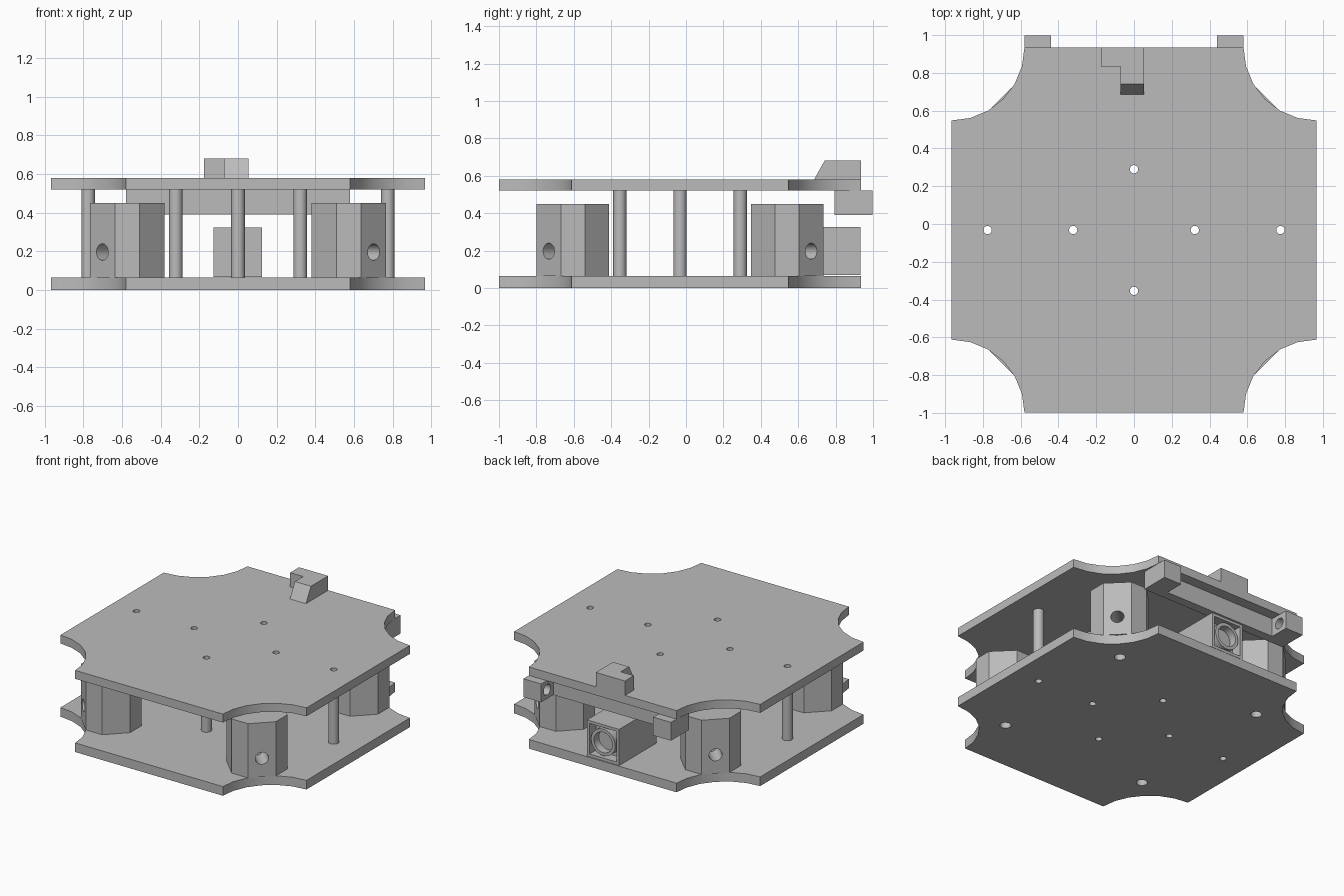
import bpy, bmesh, math
from mathutils import Vector, Matrix

if "Cube" in bpy.data.objects:
    bpy.data.objects.remove(bpy.data.objects["Cube"])

grey = bpy.data.materials.new("plain_grey")
grey.use_nodes = True
grey.diffuse_color = (0.5, 0.5, 0.5, 1)
grey.node_tree.nodes["Principled BSDF"].inputs["Base Color"].default_value = (0.5, 0.5, 0.5, 1)

CY = -0.032                    # plate centre in y
HALF = 0.967                   # plate half width
BASE, DECK, TOP = 0.065, 0.52, 0.58
POSTS = [(-0.775, CY), (-0.322, CY), (0.322, CY), (0.775, CY), (0, CY + 0.322), (0, CY - 0.322)]
CORNERS = [(sx, sy) for sx in (-1, 1) for sy in (-1, 1)]
MOTOR = 0.573                  # motor offset from plate centre


def make(name, bm):
    bmesh.ops.recalc_face_normals(bm, faces=bm.faces)
    mesh = bpy.data.meshes.new(name)
    bm.to_mesh(mesh)
    bm.free()
    obj = bpy.data.objects.new(name, mesh)
    bpy.context.collection.objects.link(obj)
    mesh.materials.append(grey)
    return obj


def prism(name, points, start, depth):
    """Extrude a closed outline of 3D points along a vector."""
    bm = bmesh.new()
    face = bm.faces.new([bm.verts.new(Vector(p) + Vector(start)) for p in points])
    out = bmesh.ops.extrude_face_region(bm, geom=[face])
    bmesh.ops.translate(bm, vec=depth, verts=[v for v in out["geom"] if isinstance(v, bmesh.types.BMVert)])
    return make(name, bm)


def box(name, x0, x1, y0, y1, z0, z1):
    return prism(name, [(x0, y0, z0), (x1, y0, z0), (x1, y1, z0), (x0, y1, z0)], (0, 0, 0), (0, 0, z1 - z0))


def rod(name, a, b, radius, sides=24):
    """Cylinder between two points."""
    a, b = Vector(a), Vector(b)
    bm = bmesh.new()
    turn = (b - a).to_track_quat('Z', 'Y').to_matrix().to_4x4()
    bmesh.ops.create_cone(bm, cap_ends=True, segments=sides, radius1=radius, radius2=radius,
                          depth=(b - a).length, matrix=Matrix.Translation((a + b) / 2) @ turn)
    return make(name, bm)


def combine(obj, other, operation='DIFFERENCE'):
    mod = obj.modifiers.new("combine", 'BOOLEAN')
    mod.operation, mod.object, mod.solver = operation, other, 'EXACT'
    bpy.context.view_layer.objects.active = obj
    bpy.ops.object.modifier_apply(modifier=mod.name)
    bpy.data.objects.remove(other)


def smooth(obj):
    bpy.ops.object.select_all(action='DESELECT')
    obj.select_set(True)
    bpy.context.view_layer.objects.active = obj
    bpy.ops.object.shade_smooth_by_angle(angle=math.radians(30))


def plate_outline():
    """Square with a concave arc bitten out of each corner."""
    pts = []
    for k in range(4):
        corner = Vector((HALF, HALF))
        for i in range(7):
            a = math.radians(270 - i * 15)
            p = corner + 0.387 * Vector((math.cos(a), math.sin(a)))
            p = Matrix.Rotation(k * math.pi / 2, 2) @ p
            pts.append((p.x, p.y + CY, 0))
    return pts


# Plates with post holes
for name, z0, z1 in (("bottom_plate", 0, BASE), ("top_plate", DECK, TOP)):
    plate = prism(name, plate_outline(), (0, 0, z0), (0, 0, z1 - z0))
    for x, y in POSTS:
        combine(plate, rod("cutter", (x, y, z0 - 0.1), (x, y, z1 + 0.1), 0.022))
    if z0 == 0:
        for sx, sy in CORNERS:
            x, y = sx * MOTOR, CY + sy * MOTOR
            combine(plate, rod("cutter", (x, y, -0.1), (x, y, 0.2), 0.036))
    smooth(plate)

# Hollow posts between the plates
for i, (x, y) in enumerate(POSTS):
    post = rod(f"post_{i + 1}", (x, y, BASE), (x, y, DECK), 0.035)
    combine(post, rod("cutter", (x, y, 0), (x, y, TOP), 0.022))
    smooth(post)

# Eight-sided corner motors with a shaft hole facing outward
W, F = 0.193, 0.064
OCTAGON = [(W, -F, 0), (W, F, 0), (F, W, 0), (-F, W, 0), (-W, F, 0), (-W, -F, 0), (-F, -W, 0), (F, -W, 0)]
for sx, sy in CORNERS:
    x, y = sx * MOTOR, CY + sy * MOTOR
    name = f"{'back' if sy > 0 else 'front'}_{'left' if sx > 0 else 'right'}_motor"
    motor = prism(name, OCTAGON, (x, y, BASE), (0, 0, 0.385))
    combine(motor, rod("cutter", (x, y, 0.197), (x + sx * 0.3, y + sy * 0.3, 0.197), 0.043))
    combine(motor, rod("cutter", (x, y, 0), (x, y, 0.19), 0.036))
    smooth(motor)

# Rear bracket: cross bar with two end blocks bored on their inner faces
box("bracket_bar", -0.44, 0.44, 0.795, 0.86, 0.39, DECK)
for side, s in (("left", 1), ("right", -1)):
    x0, x1 = sorted((s * 0.44, s * 0.58))
    block = box(f"{side}_bracket_block", x0, x1, 0.795, 0.997, 0.39, DECK)
    combine(block, rod("cutter", (s * 0.35, 0.93, 0.455), (s * 0.53, 0.93, 0.455), 0.038))
    smooth(block)

# Rear camera: housing with a recess and a lens tube
housing = box("camera_housing", -0.128, 0.125, 0.515, 0.933, 0.068, 0.325)
combine(housing, box("cutter", -0.108, 0.105, 0.86, 1.1, 0.088, 0.305))
tube = rod("lens_tube", (0, 0.86, 0.197), (0, 0.93, 0.197), 0.095, 32)
combine(tube, rod("cutter", (0, 0.875, 0.197), (0, 1.1, 0.197), 0.072, 32))
smooth(tube)

# Top switch: L-shaped block with a sloped nose
prism("switch_nose", [(0, 0.685, TOP), (0, 0.935, TOP), (0, 0.935, 0.682), (0, 0.742, 0.682)],
      (-0.072, 0, 0), (0.126, 0, 0))
box("switch_side", -0.175, -0.072, 0.835, 0.935, TOP, 0.682)
